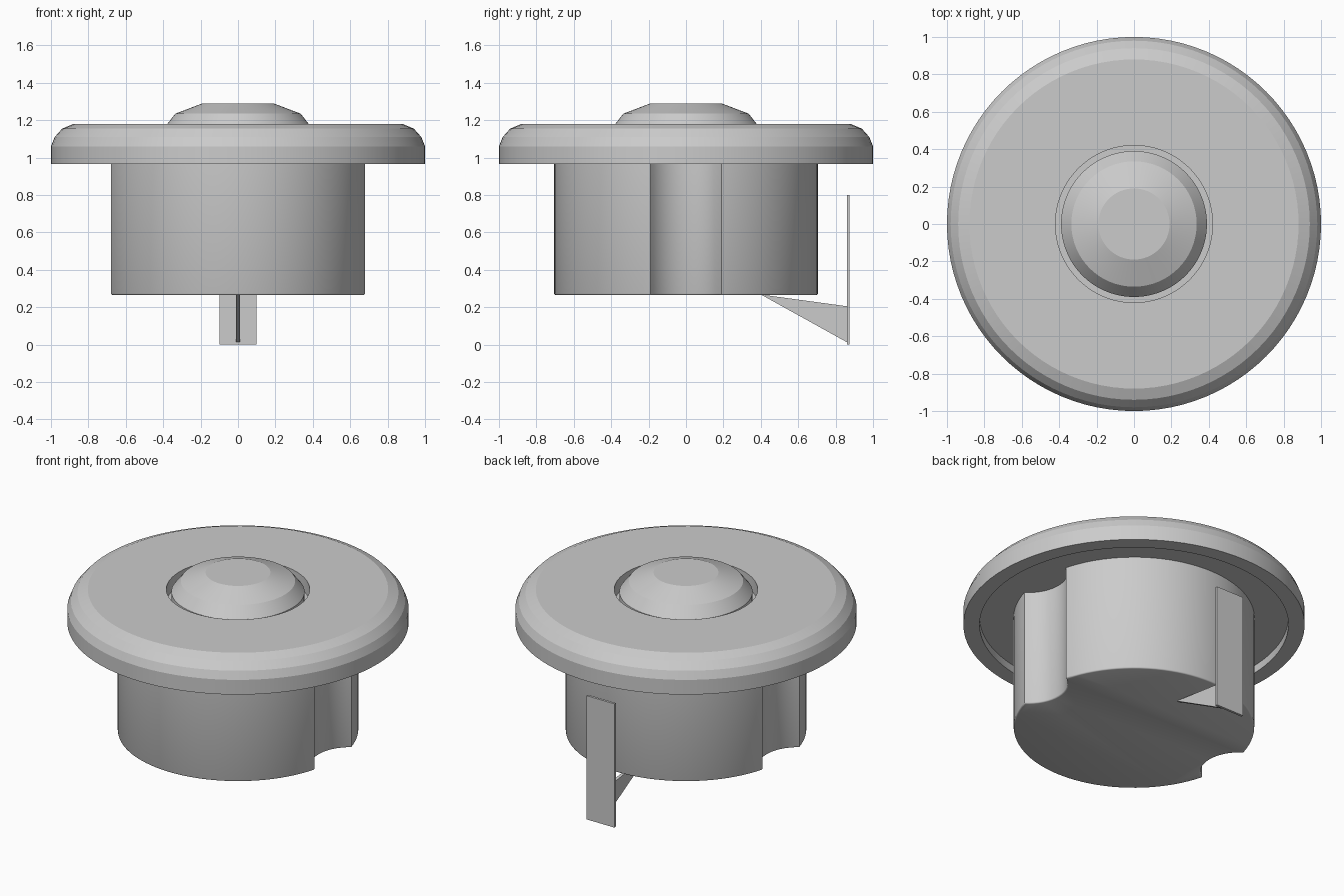
import bpy, bmesh, math

if "Cube" in bpy.data.objects:
    bpy.data.objects.remove(bpy.data.objects["Cube"])

grey = bpy.data.materials.new("plain grey")
grey.diffuse_color = (0.6, 0.6, 0.6, 1)
grey.use_nodes = True
grey.node_tree.nodes["Principled BSDF"].inputs["Base Color"].default_value = grey.diffuse_color


def finish(bm, name, angle=None):
    bmesh.ops.recalc_face_normals(bm, faces=bm.faces)
    mesh = bpy.data.meshes.new(name)
    bm.to_mesh(mesh)
    bm.free()
    mesh.materials.append(grey)
    obj = bpy.data.objects.new(name, mesh)
    bpy.context.collection.objects.link(obj)
    if angle:
        bpy.ops.object.select_all(action='DESELECT')
        obj.select_set(True)
        bpy.context.view_layer.objects.active = obj
        bpy.ops.object.shade_smooth_by_angle(angle=math.radians(angle))
    return obj


def lathe(name, profile, steps=96):
    """Spin an (r, z) profile running from axis to axis."""
    bm = bmesh.new()
    verts = [bm.verts.new((r, 0, z)) for r, z in profile]
    edges = [bm.edges.new(p) for p in zip(verts, verts[1:])]
    bmesh.ops.spin(bm, geom=verts + edges, cent=(0, 0, 0), axis=(0, 0, 1),
                   angle=2 * math.pi, steps=steps)
    bmesh.ops.remove_doubles(bm, verts=bm.verts, dist=1e-4)
    return finish(bm, name, 8)


def prism(bm, points, offset):
    """Extrude a closed outline by an offset."""
    face = bm.faces.new([bm.verts.new(p) for p in points])
    out = bmesh.ops.extrude_face_region(bm, geom=[face], use_keep_orig=True)
    bmesh.ops.translate(bm, vec=offset,
                        verts=[g for g in out["geom"] if isinstance(g, bmesh.types.BMVert)])
    return face


# Wide rim with rounded shoulder, central well and shallow underside recess
lathe("rim", [(0, 1.09), (0.42, 1.09), (0.42, 1.18), (0.88, 1.18), (0.94, 1.155),
              (0.98, 1.11), (1.0, 1.06), (1.0, 0.965), (0.905, 0.965),
              (0.905, 1.015), (0, 1.015)])

# Domed button sitting in the well
lathe("button", [(0, 1.29), (0.19, 1.29), (0.335, 1.235), (0.39, 1.165),
                 (0.39, 1.085), (0, 1.085)])

# Body: round drum with a concave finger groove on each side
R, HALF, GROOVE = 0.705, 0.19, 0.23
edge = math.asin(HALF / R)
sweep = math.asin(HALF / GROOVE)
centre = R * math.cos(edge) + GROOVE * math.cos(sweep)
outline = []
for side in (0, math.pi):
    c, s = math.cos(side), math.sin(side)
    for i in range(1, 16):      # groove arc, from -y to +y
        a = sweep * (i / 8 - 1)
        x, y = centre - GROOVE * math.cos(a), GROOVE * math.sin(a)
        outline.append((x * c - y * s, x * s + y * c, 0.265))
    for i in range(41):         # outer arc
        a = side + edge + (math.pi - 2 * edge) * i / 40
        outline.append((R * math.cos(a), R * math.sin(a), 0.265))
bm = bmesh.new()
bottom = prism(bm, outline, (0, 0, 0.76))
bmesh.ops.bevel(bm, geom=list(bottom.edges), offset=0.008, segments=2,
                profile=0.5, affect='EDGES')
finish(bm, "body", 50)

# Upright tab behind the body
bm = bmesh.new()
prism(bm, [(-0.1, 0.86, 0), (0.1, 0.86, 0), (0.1, 0.86, 0.8), (-0.1, 0.86, 0.8)],
      (0, 0.015, 0))
finish(bm, "tab")

# Thin triangular web joining the tab to the body
bm = bmesh.new()
prism(bm, [(-0.01, 0.40, 0.268), (-0.01, 0.862, 0.205), (-0.01, 0.862, 0.012)],
      (0.02, 0, 0))
finish(bm, "tab_web")
